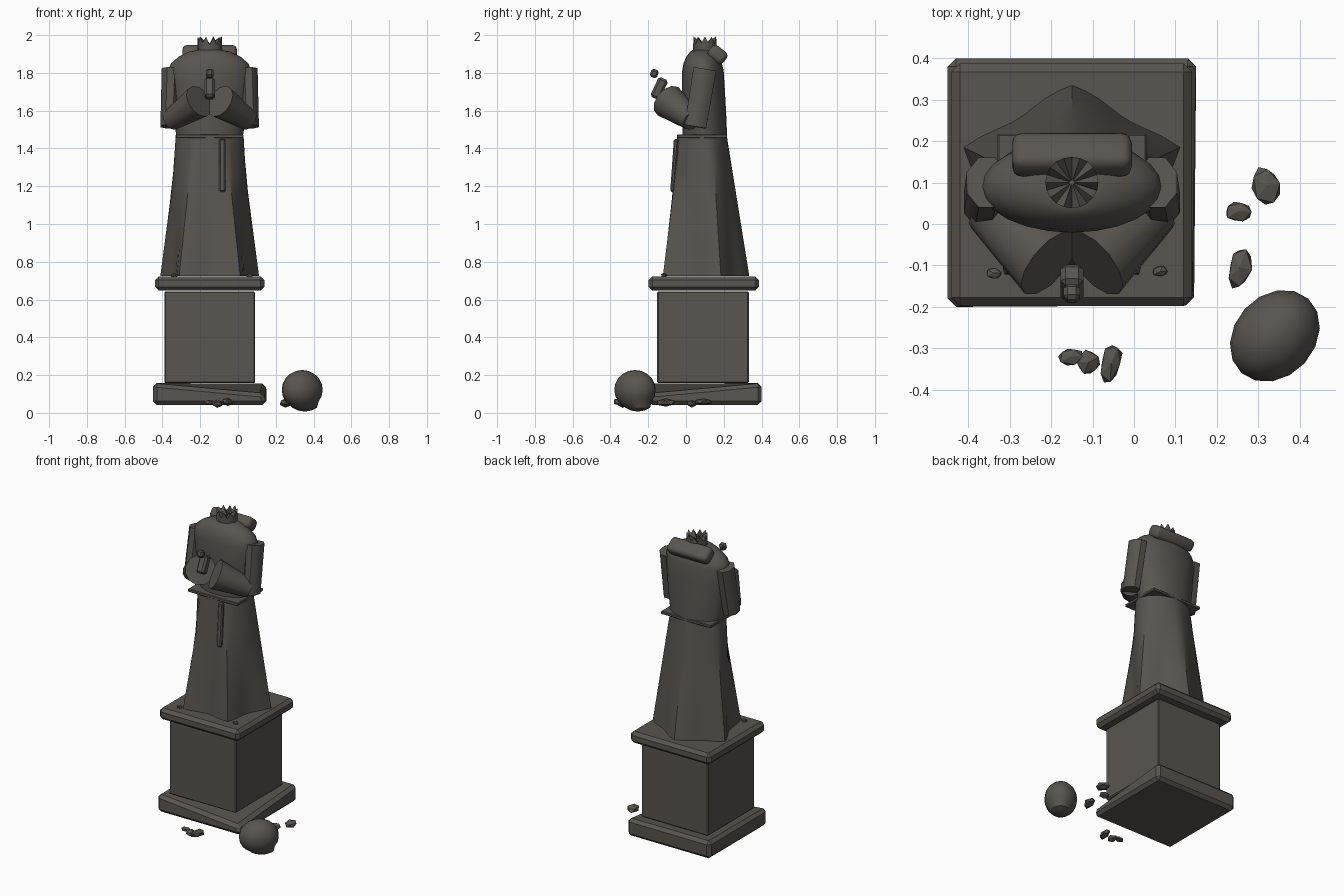
import bpy, bmesh, math, random
from mathutils import Vector, Matrix

cube = bpy.data.objects.get("Cube")
if cube:
    bpy.data.objects.remove(cube, do_unlink=True)

CX, CY = -0.15, 0.1          # statue axis
random.seed(4)

stone = bpy.data.materials.new("weathered_stone")
stone.use_nodes = True
STONE = (0.1, 0.09, 0.078, 1)
stone.diffuse_color = STONE
stone.node_tree.nodes["Principled BSDF"].inputs["Base Color"].default_value = STONE


def finish(name, bm, smooth=None):
    bmesh.ops.recalc_face_normals(bm, faces=bm.faces)
    mesh = bpy.data.meshes.new(name)
    bm.to_mesh(mesh)
    bm.free()
    mesh.materials.append(stone)
    ob = bpy.data.objects.new(name, mesh)
    bpy.context.collection.objects.link(ob)
    if smooth:
        bpy.ops.object.select_all(action='DESELECT')
        ob.select_set(True)
        bpy.context.view_layer.objects.active = ob
        bpy.ops.object.shade_smooth_by_angle(angle=math.radians(smooth))
    return ob


def box(name, centre, size, bevel=0.0, tilt=0.0, segments=1, chip=None):
    bm = bmesh.new()
    bmesh.ops.create_cube(bm, size=1)
    bmesh.ops.scale(bm, vec=size, verts=bm.verts)
    if chip:                 # knock down the top front corner on the left
        for v in bm.verts:
            if v.co.x > 0 and v.co.y < 0 and v.co.z > 0:
                v.co += Vector(chip)
    if bevel:
        bmesh.ops.bevel(bm, geom=bm.edges[:], offset=bevel, segments=segments,
                        profile=0.5, affect='EDGES')
    bmesh.ops.transform(bm, verts=bm.verts, matrix=Matrix.Translation(centre)
                        @ Matrix.Rotation(math.radians(tilt), 4, 'X'))
    return finish(name, bm, 35 if segments > 1 else None)


def loft(name, rings, smooth=None):
    """Skin a list of closed point rings and cap both ends."""
    bm = bmesh.new()
    loops = [[bm.verts.new(p) for p in ring] for ring in rings]
    n = len(loops[0])
    for a, b in zip(loops, loops[1:]):
        for i in range(n):
            j = (i + 1) % n
            bm.faces.new((a[i], a[j], b[j], b[i]))
    bm.faces.new(loops[0])
    bm.faces.new(loops[-1])
    return finish(name, bm, smooth)


def ellipse(y, z, rx, ry, n=24):
    return [(CX + rx * math.cos(t), y + ry * math.sin(t), z)
            for t in (math.tau * i / n for i in range(n))]


def tube(name, start, end, r0, r1, sides, squash=1.0, smooth=None):
    """Tapered tube between two points, narrowed sideways by squash."""
    a, b = Vector(start), Vector(end)
    axis = (b - a).normalized()
    u = axis.cross(Vector((0, 1, 0))).normalized()
    w = axis.cross(u)
    rings = []
    for p, r in ((a, r0), (b, r1)):
        angles = [math.tau * (i + 0.5) / sides for i in range(sides)]
        rings.append([p + u * r * squash * math.cos(t) + w * r * math.sin(t) for t in angles])
    return loft(name, rings, smooth)


# Pedestal
box("pedestal_base", (CX, CY, 0.1), (0.6, 0.6, 0.115), 0.02, chip=(-0.015, 0.01, -0.055))
box("pedestal_block", (CX, 0.09, 0.4), (0.48, 0.485, 0.485), 0.006)
box("pedestal_cap", (CX, 0.095, 0.685), (0.58, 0.585, 0.075), 0.02)

# Robe skirt: a five-pointed hem that evens out to an oval waist
def robe_ring(f):
    ring = []
    for i in range(40):
        t = math.tau * i / 40 + math.pi / 2
        peak = 1 - abs(math.sin(2.5 * (t - math.pi / 2)))
        hem = 0.2 + (0.075 - 0.04 * max(0, math.sin(t)) ** 4) * peak
        waist = 1 / math.hypot(math.cos(t) / 0.18, math.sin(t) / 0.132)
        r = hem + (waist - hem) * f
        ring.append((CX + r * math.cos(t), CY - 0.015 * f + r * math.sin(t), 0.725 + 0.735 * f))
    return ring

loft("robe_skirt", [robe_ring(f) for f in (0, 0.25, 0.5, 0.75, 1)], 30)
box("belt", (CX, 0.085, 1.464), (0.36, 0.265, 0.02), 0.004)
box("belt_strap", (-0.083, -0.062, 1.31), (0.034, 0.024, 0.28), 0.007, tilt=-4)

# Torso with rounded shoulders
torso = [(1.46, 0.175, 0.118), (1.6, 0.198, 0.116), (1.72, 0.212, 0.113), (1.81, 0.22, 0.11),
         (1.85, 0.205, 0.102), (1.885, 0.165, 0.086), (1.912, 0.11, 0.065), (1.922, 0.06, 0.05)]
loft("torso", [ellipse(0.1 - 0.03 * (z - 1.46), z, rx, ry) for z, rx, ry in torso], 40)

# Broken neck with a jagged, sunken top
neck = [ellipse(CY, z, 0.064, 0.062, 20) for z in (1.88, 1.965)]
neck[1] = [(x, y, 1.995 - 0.035 * (i % 2) - random.uniform(0, 0.012))
           for i, (x, y, z) in enumerate(neck[1])]
pit = [(CX + (x - CX) * 0.1, CY + (y - CY) * 0.1, 1.95) for x, y, z in neck[1]]
loft("broken_neck", neck + [pit])
box("collar_roll", (CX, 0.167, 1.897), (0.29, 0.1, 0.075), 0.025, tilt=-38, segments=3)

# Arms, mirrored about the statue axis
for side, s in (("left", 1), ("right", -1)):
    tube(side + "_upper_arm", (CX + s * 0.215, 0.05, 1.515), (CX + s * 0.205, 0.1, 1.82),
         0.062, 0.066, 8, 0.8, 50)
    tube(side + "_sleeve", (CX + s * 0.205, 0.035, 1.55), (CX + s * 0.055, -0.095, 1.65),
         0.06, 0.095, 12, 0.95, 40)

# Broken rod held in the sleeves
box("rod_stub", (CX, -0.142, 1.718), (0.055, 0.055, 0.115), 0.012, tilt=-25)
box("rod_fragment", (CX, -0.168, 1.797), (0.04, 0.04, 0.045), 0.01, tilt=-20)

# Fallen head lying on the ground
bm = bmesh.new()
bmesh.ops.create_uvsphere(bm, u_segments=16, v_segments=10, radius=0.105)
for v in bm.verts:
    v.co.x *= 1.15
    v.co.y *= 0.93
    if v.co.z < -0.07:       # chin
        v.co.x += 0.02
        v.co.z -= 0.01
bmesh.ops.transform(bm, verts=bm.verts, matrix=Matrix.Translation((0.34, -0.27, 0.122))
                    @ Matrix.Rotation(math.radians(48), 4, 'Z'))
finish("fallen_head", bm, 40)

# Rubble: centre, size and turn of each shard
shards = [((0.32, 0.093, 0.06), (0.075, 0.1, 0.04), 10), ((0.252, 0.03, 0.05), (0.07, 0.05, 0.04), 0),
          ((0.255, -0.105, 0.055), (0.06, 0.115, 0.05), -10), ((-0.055, -0.337, 0.06), (0.055, 0.11, 0.05), -12),
          ((-0.11, -0.335, 0.048), (0.06, 0.065, 0.04), 30), ((-0.152, -0.32, 0.055), (0.065, 0.045, 0.03), 0),
          ((-0.34, -0.118, 0.728), (0.04, 0.03, 0.025), 0), ((0.063, -0.115, 0.728), (0.045, 0.028, 0.025), 0)]
for k, (centre, size, turn) in enumerate(shards):
    bm = bmesh.new()
    bmesh.ops.create_icosphere(bm, subdivisions=1, radius=0.52)
    for v in bm.verts:
        v.co *= random.uniform(0.8, 1.1)
    bmesh.ops.scale(bm, vec=size, verts=bm.verts)
    bmesh.ops.transform(bm, verts=bm.verts, matrix=Matrix.Translation(centre)
                        @ Matrix.Rotation(math.radians(turn), 4, 'Z'))
    finish("shard_%d" % (k + 1), bm)
